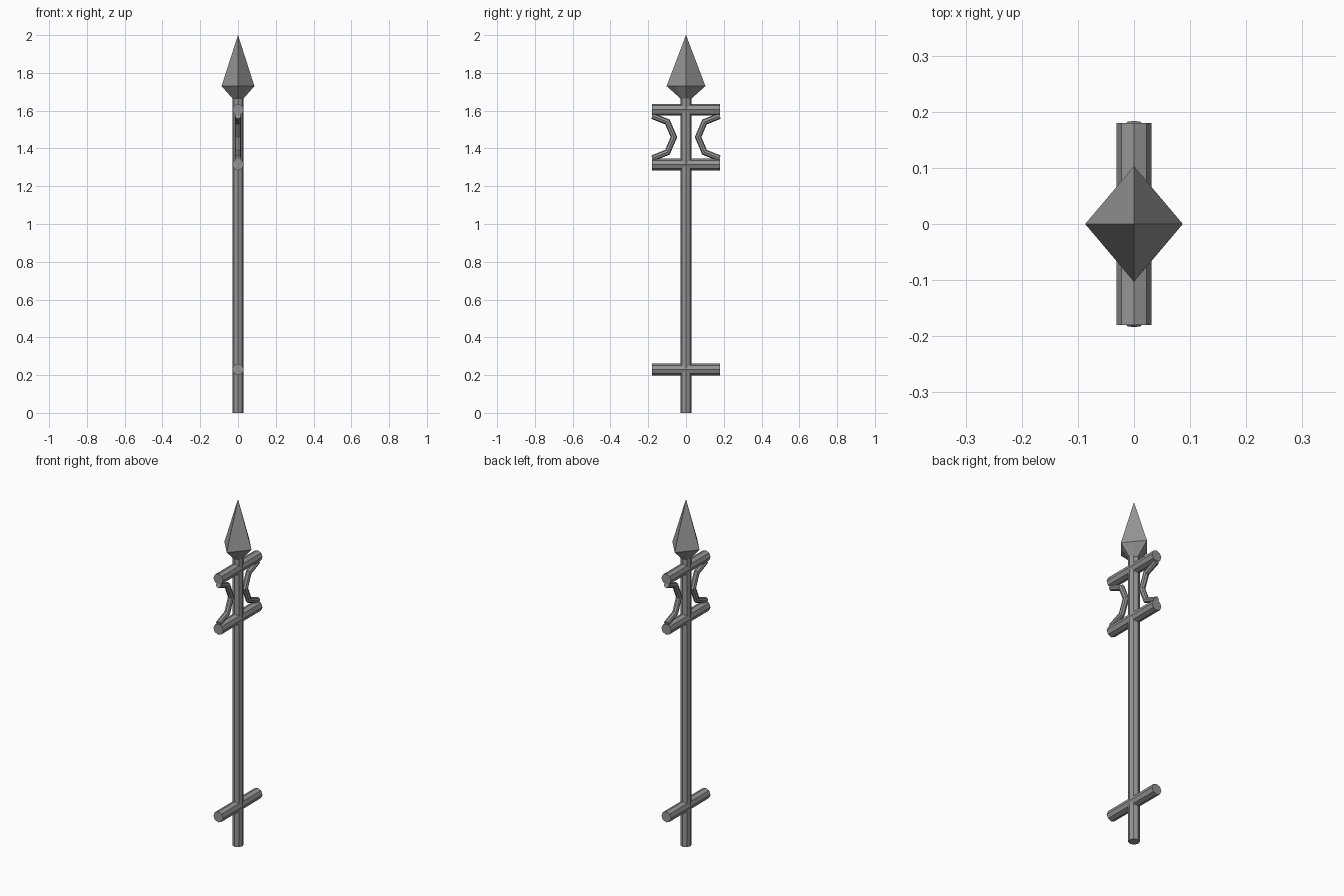
import bpy
import bmesh
from math import cos, sin, pi
from mathutils import Vector

if "Cube" in bpy.data.objects:
    bpy.data.objects.remove(bpy.data.objects["Cube"])

grey = bpy.data.materials.new("dull_steel")
grey.use_nodes = True
grey.diffuse_color = (0.3, 0.3, 0.3, 1)
grey.node_tree.nodes["Principled BSDF"].inputs["Base Color"].default_value = grey.diffuse_color

SIDES = 8


def loft(name, rings):
    """Skin a closed, flat-faced solid over equal-length rings of points."""
    bm = bmesh.new()
    loops = [[bm.verts.new(p) for p in ring] for ring in rings]
    for a, b in zip(loops, loops[1:]):
        for i in range(len(a)):
            j = (i + 1) % len(a)
            bm.faces.new((a[i], a[j], b[j], b[i]))
    bm.faces.new(loops[0][::-1])
    bm.faces.new(loops[-1])
    bmesh.ops.remove_doubles(bm, verts=bm.verts, dist=0.0001)
    bmesh.ops.recalc_face_normals(bm, faces=bm.faces)
    mesh = bpy.data.meshes.new(name)
    bm.to_mesh(mesh)
    bm.free()
    mesh.materials.append(grey)
    obj = bpy.data.objects.new(name, mesh)
    bpy.context.collection.objects.link(obj)
    return obj


def tube(name, path, radius):
    """Octagonal rod along a path in the x = 0 plane, mitred at its bends."""
    pts = [Vector((0, y, z)) for y, z in path]
    rings = []
    for k, p in enumerate(pts):
        d_in = (p - pts[max(k - 1, 0)]).normalized()
        d_out = (pts[min(k + 1, len(pts) - 1)] - p).normalized()
        tangent = (d_in + d_out).normalized()
        across = Vector((1, 0, 0))
        up = across.cross(tangent) / max(tangent.dot(d_in), tangent.dot(d_out))
        angles = [2 * pi * i / SIDES for i in range(SIDES)]
        rings.append([p + radius * (cos(a) * across + sin(a) * up) for a in angles])
    return loft(name, rings)


# Shaft and crossbars
tube("shaft", [(0, 0), (0, 1.69)], 0.03)
for name, z in (("lower_crossbar", 0.23), ("middle_crossbar", 1.315), ("upper_crossbar", 1.605)):
    tube(name, [(-0.18, z), (0.18, z)], 0.031)

# Bent braces between the two upper crossbars
for name, s in (("front_brace", -1), ("back_brace", 1)):
    half = [(0.178, 0.112), (0.098, 0.08)]
    profile = half + [(0.064, 0)] + [(y, -z) for y, z in half[::-1]]
    tube(name, [(s * y, 1.46 + z) for y, z in profile], 0.016)


# Spear head: diamond section, narrowing to the round socket
def diamond(rx, ry, z):
    corners = [Vector((rx, 0, z)), Vector((0, ry, z)), Vector((-rx, 0, z)), Vector((0, -ry, z))]
    ring = []
    for i, c in enumerate(corners):
        ring += [c, (c + corners[(i + 1) % 4]) / 2]
    return ring


socket = [Vector((0.03 * cos(pi * i / 4), 0.03 * sin(pi * i / 4), 1.665)) for i in range(SIDES)]
head = loft("spear_head", [socket, diamond(0.087, 0.103, 1.73), diamond(0.0003, 0.0003, 2.0)])
